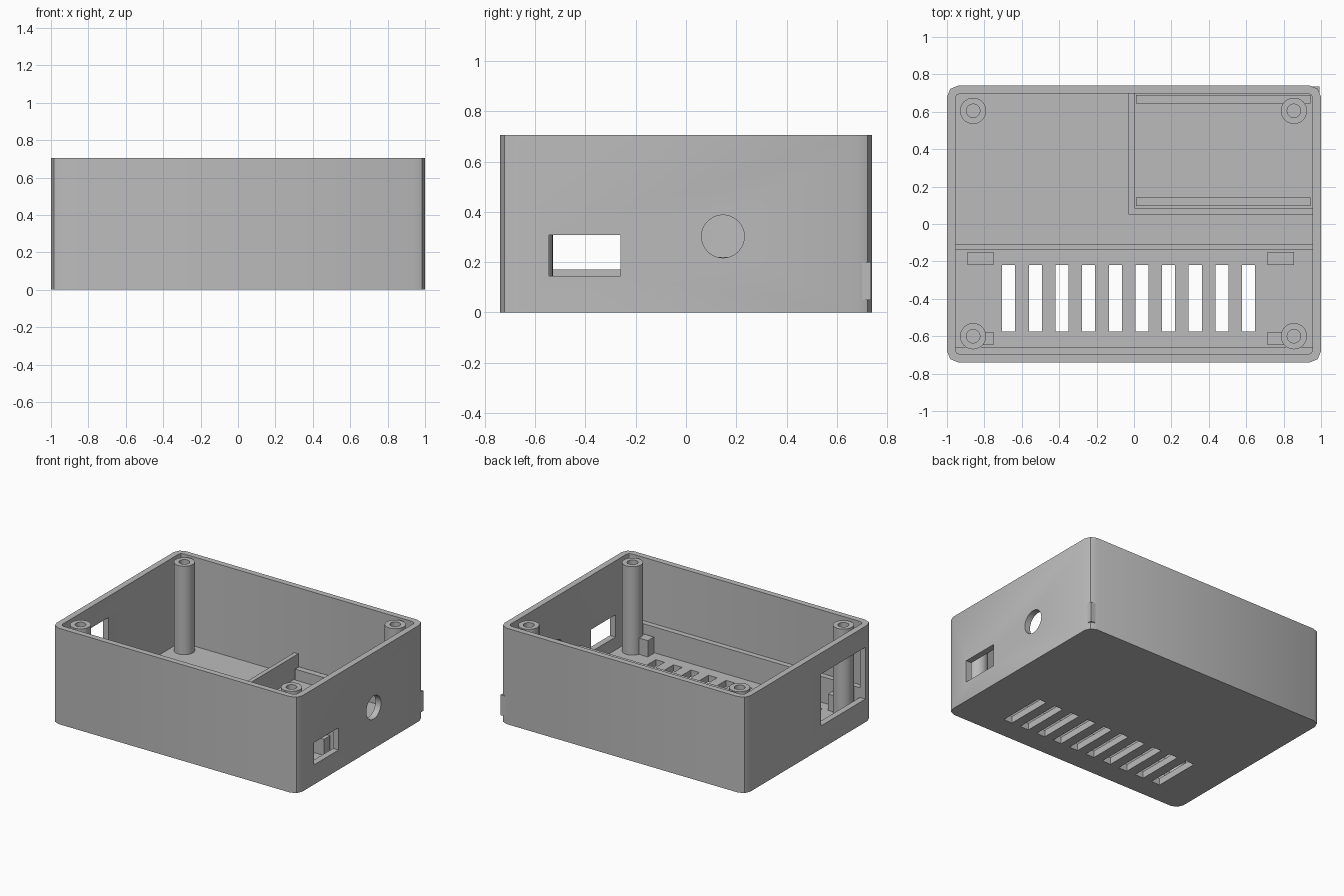
import bpy, bmesh, math
from mathutils import Matrix, Vector

old = bpy.data.objects.get("Cube")
if old:
    bpy.data.objects.remove(old, do_unlink=True)

GREY = (0.5, 0.5, 0.5, 1.0)
grey = bpy.data.materials.new("grey plastic")
grey.use_nodes = True
grey.diffuse_color = GREY
grey.node_tree.nodes["Principled BSDF"].inputs["Base Color"].default_value = GREY

HEIGHT, FLOOR = 0.705, 0.05
IN_X, IN_Y = 0.955, 0.697


def make_object(name, bm):
    bmesh.ops.recalc_face_normals(bm, faces=bm.faces)
    mesh = bpy.data.meshes.new(name)
    bm.to_mesh(mesh)
    bm.free()
    mesh.materials.append(grey)
    obj = bpy.data.objects.new(name, mesh)
    bpy.context.collection.objects.link(obj)
    return obj


def box(name, xs, ys, zs, radius=0, segments=1):
    """Box between limits, optionally with rounded upright edges."""
    bm = bmesh.new()
    bmesh.ops.create_cube(bm, size=1)
    for v in bm.verts:
        v.co = Vector([(lim[0] + lim[1]) / 2 + c * (lim[1] - lim[0])
                       for c, lim in zip(v.co, (xs, ys, zs))])
    if radius:
        upright = [e for e in bm.edges
                   if abs(e.verts[0].co.z - e.verts[1].co.z) > 0.01]
        bmesh.ops.bevel(bm, geom=upright, offset=radius, segments=segments,
                        profile=0.5, affect='EDGES')
    return make_object(name, bm)


def smooth(obj):
    bpy.ops.object.select_all(action='DESELECT')
    obj.select_set(True)
    bpy.context.view_layer.objects.active = obj
    bpy.ops.object.shade_smooth_by_angle(angle=math.radians(30))


def cut(target, cutter):
    mod = target.modifiers.new("cut", 'BOOLEAN')
    mod.operation = 'DIFFERENCE'
    mod.solver = 'EXACT'
    mod.object = cutter
    bpy.context.view_layer.objects.active = target
    bpy.ops.object.modifier_apply(modifier=mod.name)
    bpy.data.objects.remove(cutter, do_unlink=True)


# Open tray with rounded corners
shell = box("case_shell", (-1, 1), (-0.74, 0.74), (0, HEIGHT), 0.06, 2)
cut(shell, box("cavity_cutter", (-IN_X, IN_X), (-IN_Y, IN_Y), (FLOOR, 1), 0.025, 2))

# Ventilation slots in the floor
for i in range(10):
    x = -0.705 + i * 0.1425
    cut(shell, box("slot_cutter", (x, x + 0.07), (-0.575, -0.22), (-0.1, 0.1)))

# Connector windows in both end walls
cut(shell, box("small_window_cutter", (0.9, 1.1), (-0.545, -0.26), (0.145, 0.308)))
cut(shell, box("large_window_cutter", (-1.1, -0.9), (-0.655, -0.14), (0.17, 0.55)))

# Round cable hole
bm = bmesh.new()
bmesh.ops.create_cone(bm, cap_ends=True, segments=48, radius1=0.085, radius2=0.085,
                      depth=0.2, matrix=Matrix.Translation((1, 0.147, 0.302))
                      @ Matrix.Rotation(math.pi / 2, 4, 'Y'))
cut(shell, make_object("cable_hole_cutter", bm))
smooth(shell)


# Corner screw pillars with blind holes
def pillar(name, x, y, r=0.07, hole=0.036, top=0.7, depth=0.3):
    profile = [(0, top - depth), (hole, top - depth), (hole, top), (r, top),
               (r, FLOOR - 0.01), (0, FLOOR - 0.01)]
    bm = bmesh.new()
    verts = [bm.verts.new((px, 0, pz)) for px, pz in profile]
    edges = [bm.edges.new(pair) for pair in zip(verts, verts[1:])]
    bmesh.ops.spin(bm, geom=verts + edges, axis=(0, 0, 1), cent=(0, 0, 0),
                   angle=math.tau, steps=40)
    bmesh.ops.remove_doubles(bm, verts=bm.verts, dist=0.0005)
    bmesh.ops.translate(bm, verts=bm.verts, vec=(x, y, 0))
    smooth(make_object(name, bm))


for end, x in (("right", -0.86), ("left", 0.855)):
    for side, y in (("front", -0.6), ("back", 0.605)):
        pillar(f"{side}_{end}_screw_pillar", x, y)

# Board supports and the two guide ribs
low = FLOOR - 0.01
for end, xs in (("right", (-0.89, -0.75)), ("left", (0.715, 0.855))):
    for side, ys in (("front", (-0.648, -0.578)), ("back", (-0.22, -0.15))):
        box(f"{side}_{end}_board_support", xs, ys, (low, 0.17))
box("front_board_rib", (-IN_X, IN_X), (-IN_Y - 0.01, -0.657), (low, 0.24))
box("back_board_rib", (-IN_X, IN_X), (-0.138, -0.107), (low, 0.24))

# Battery compartment walls and ledges
box("battery_side_wall", (-0.03, 0.002), (0.05, IN_Y + 0.01), (low, 0.22))
box("battery_front_wall", (0.002, IN_X + 0.01), (0.05, 0.085), (low, 0.22))
box("battery_front_ledge", (0.012, 0.943), (0.097, 0.142), (low, 0.13))
box("battery_back_ledge", (0.012, 0.943), (0.645, 0.689), (low, 0.13))

# Small tab at the back corner
box("corner_tab", (0.945, 0.992), (0.69, 0.735), (FLOOR, 0.2))
